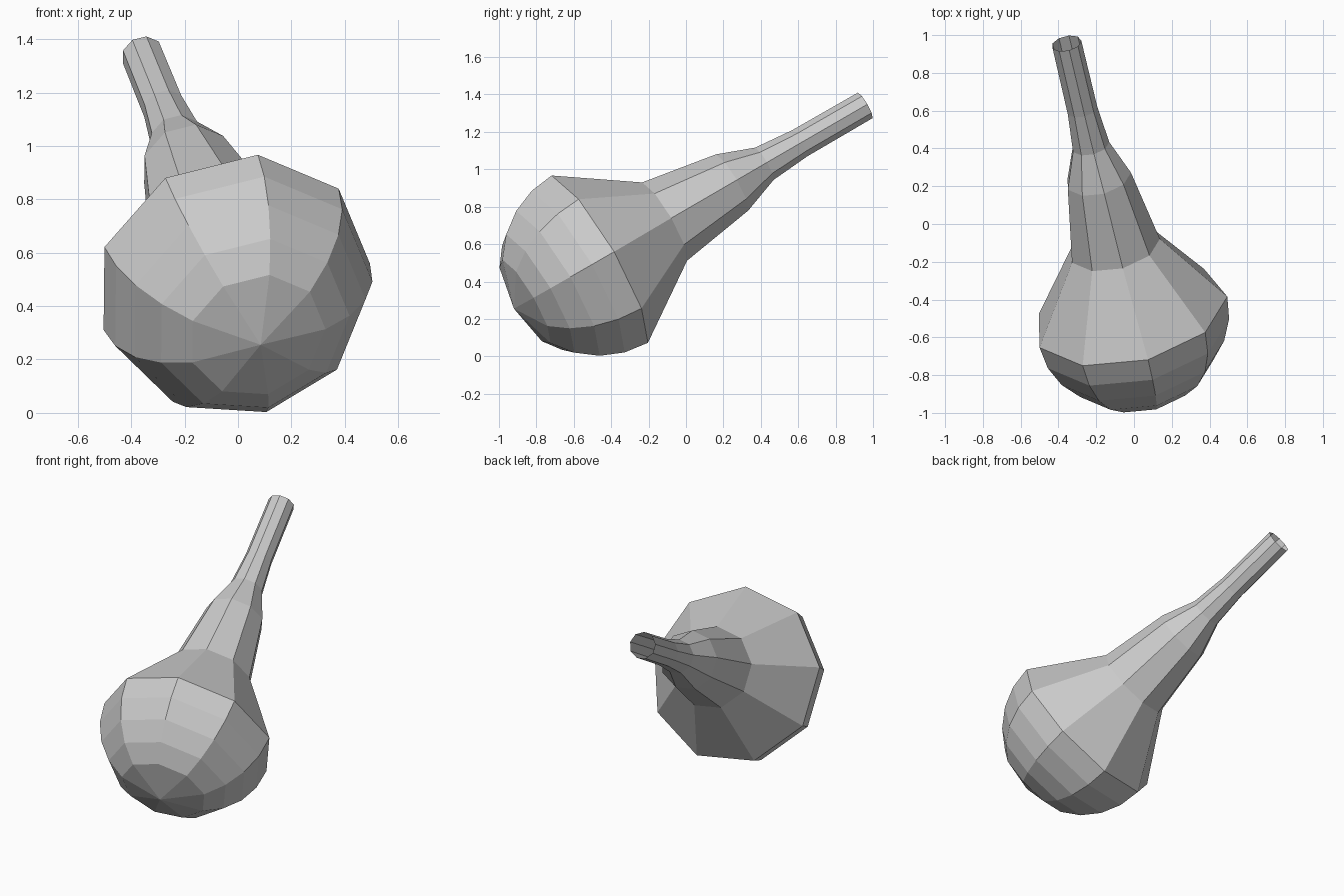
import bpy, bmesh, math
from mathutils import Vector, Matrix

if "Cube" in bpy.data.objects:
    bpy.data.objects.remove(bpy.data.objects["Cube"])

SIDES = 9
R = 0.524

# Tilted frame: origin at the rounded pole, local z along the neck
pole = Vector((0.085, -0.92, 0.255))
axis = (Vector((-0.357, 0.955, 1.34)) - pole).normalized()
side = Vector((0.179, -0.46, 0.868))
side = (side - axis * side.dot(axis)).normalized()
up = axis.cross(side)
frame = Matrix((side, up, axis)).transposed().to_4x4()
frame.translation = pole

# Profile (radius, distance along axis): hemispherical bulb, shoulder, tapering neck
profile = [(0, 0)]
for deg in (30, 45, 60, 75, 90):
    a = math.radians(deg)
    profile.append((R * math.sin(a), 0.522 * (1 - math.cos(a))))
profile += [(0.245, 0.941), (0.176, 1.369), (0.101, 1.575), (0.082, 1.80), (0.08, 2.212)]

# Lathe the profile; the neck end stays open
bm = bmesh.new()
verts = [bm.verts.new((r, 0, t)) for r, t in profile]
edges = [bm.edges.new(pair) for pair in zip(verts, verts[1:])]
bmesh.ops.spin(bm, geom=verts + edges, cent=(0, 0, 0), axis=(0, 0, 1),
               angle=math.tau, steps=SIDES)
bmesh.ops.remove_doubles(bm, verts=bm.verts[:], dist=0.0005)
bmesh.ops.recalc_face_normals(bm, faces=bm.faces[:])
bmesh.ops.transform(bm, matrix=frame, verts=bm.verts[:])

mesh = bpy.data.meshes.new("bulb_with_neck")
bm.to_mesh(mesh)
bm.free()
bpy.context.collection.objects.link(bpy.data.objects.new("bulb_with_neck", mesh))
